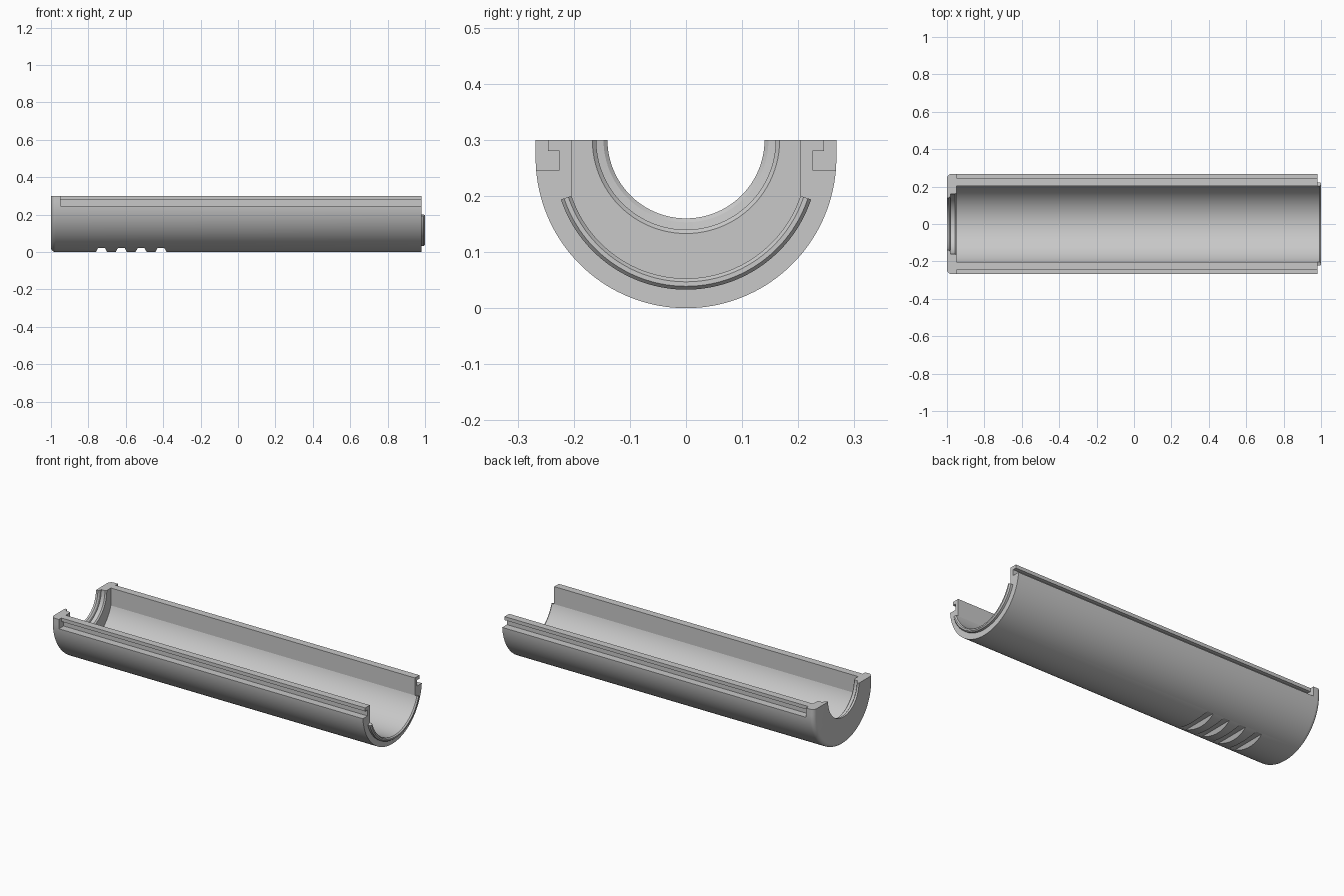
import bpy
import bmesh
from math import sin, cos, pi, asin

cube = bpy.data.objects.get("Cube")
if cube:
    bpy.data.objects.remove(cube, do_unlink=True)

TOP = 0.30        # height of the parting plane
R = 0.268         # outer radius, also the height of its axis
BORE = 0.215      # inner radius of the tube
SIDE = 0.205      # half width of the cavity at the rim
X0, X1, WALL = -1.0, 0.98, -0.95

grey = bpy.data.materials.new("Plain grey")
grey.use_nodes = True
colour = (0.58, 0.58, 0.58, 1)
grey.diffuse_color = colour
grey.node_tree.nodes["Principled BSDF"].inputs["Base Color"].default_value = colour


def loft(name, rings):
    """Skin a list of equal-length closed rings and cap both ends."""
    bm = bmesh.new()
    loops = [[bm.verts.new(p) for p in ring] for ring in rings]
    n = len(loops[0])
    for a, b in zip(loops, loops[1:]):
        for i in range(n):
            j = (i + 1) % n
            bm.faces.new((a[i], a[j], b[j], b[i]))
    bm.faces.new(loops[0])
    bm.faces.new(loops[-1])
    bmesh.ops.recalc_face_normals(bm, faces=bm.faces)
    mesh = bpy.data.meshes.new(name)
    bm.to_mesh(mesh)
    bm.free()
    mesh.materials.append(grey)
    obj = bpy.data.objects.new(name, mesh)
    bpy.context.collection.objects.link(obj)
    return obj


def arc(r, cz, start, end, n):
    """Points (y, z) on an arc, angles measured from +y."""
    return [(r * cos(start + (end - start) * i / n),
             cz + r * sin(start + (end - start) * i / n)) for i in range(n + 1)]


def at_x(x, pts):
    return [(x, y, z) for y, z in pts]


def cut(body, cutter):
    cutter.hide_render = True
    mod = body.modifiers.new("Cut", 'BOOLEAN')
    mod.operation = 'DIFFERENCE'
    mod.solver = 'EXACT'
    mod.object = cutter
    bpy.context.view_layer.objects.active = body
    bpy.ops.object.modifier_apply(modifier=mod.name)
    bpy.data.objects.remove(cutter, do_unlink=True)


def smooth(obj):
    bpy.ops.object.select_all(action='DESELECT')
    obj.select_set(True)
    bpy.context.view_layer.objects.active = obj
    bpy.ops.object.shade_smooth_by_angle(angle=0.25)


# Outer half shell, with a rounded edge at the closed end
def outer(inset):
    r = R - inset
    return [(r, TOP)] + arc(r, R, 0, -pi, 72) + [(-r, TOP)]


fillet = 0.025
rings = []
for i in range(9):
    a = pi / 2 * i / 8
    rings.append(at_x(X0 + fillet * (1 - cos(a)), outer(fillet * (1 - sin(a)))))
rings.append(at_x(X1, outer(0)))
shell = loft("half_tube_shell", rings)

# Long cavity: round floor with flat upright sides
lip_angle = asin((R - 0.2) / BORE)
cavity = [(SIDE, 0.4)] + arc(BORE, R, -lip_angle, lip_angle - pi, 64) + [(-SIDE, 0.4)]
cut(shell, loft("cavity_cutter", [at_x(WALL, cavity), at_x(1.1, cavity)]))

# Stepped bore through the end wall
steps = [(-1.1, 0.14), (-0.988, 0.14), (-0.982, 0.147), (-0.98, 0.16),
         (-0.957, 0.16), (WALL, 0.167), (-0.92, 0.167)]
cut(shell, loft("bore_cutter",
                [at_x(x, arc(r, TOP, 0, 2 * pi, 96)[:-1]) for x, r in steps]))

# Undercut rail groove along each rim
for s in (1, -1):
    groove = [(0.35 * s, 0.246), (0.225 * s, 0.246), (0.225 * s, 0.28),
              (0.246 * s, 0.28), (0.246 * s, 0.4), (0.35 * s, 0.4)]
    cut(shell, loft("groove_cutter", [at_x(WALL, groove), at_x(1.1, groove)]))

# Grip notches with sloping walls under the closed end
depth, slope, half = 0.022, 0.012, 0.03
for i in range(4):
    x = -0.73 + 0.106 * i
    wide = half + slope
    section = [(x - wide, -depth), (x + wide, -depth),
               (x + half - slope, depth), (x - half + slope, depth)]
    cut(shell, loft("notch_cutter",
                    [[(px, y, pz) for px, pz in section] for y in (-0.2, 0.2)]))
smooth(shell)

# Chamfered locating lip on the open end
lip_section = [(X1, BORE), (X1, 0.235), (0.993, 0.235),
               (1.0, 0.229), (1.0, 0.221), (0.993, BORE)]
rings = []
for i in range(65):
    a = -lip_angle - (pi - 2 * lip_angle) * i / 64
    rings.append([(x, r * cos(a), R + r * sin(a)) for x, r in lip_section])
smooth(loft("end_lip", rings))
